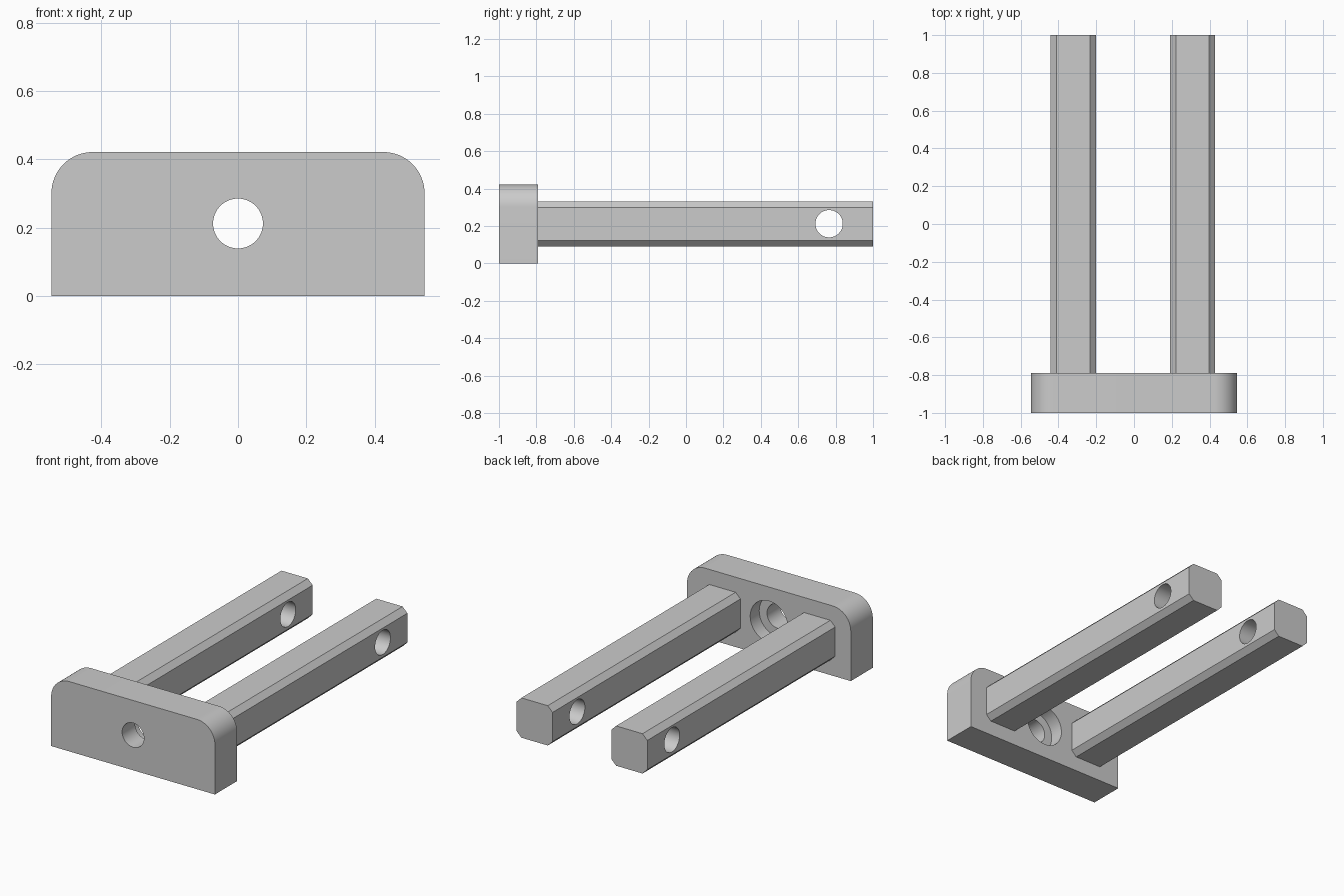
import bpy, bmesh, math
from mathutils import Matrix, Vector

default = bpy.data.objects.get("Cube")
if default:
    bpy.data.objects.remove(default, do_unlink=True)

# Single flat colour
grey = bpy.data.materials.new("neutral_grey")
grey.use_nodes = True
colour = (0.6, 0.6, 0.6, 1)
grey.diffuse_color = colour
grey.node_tree.nodes["Principled BSDF"].inputs["Base Color"].default_value = colour


def add_object(name, bm):
    bmesh.ops.recalc_face_normals(bm, faces=bm.faces)
    mesh = bpy.data.meshes.new(name)
    bm.to_mesh(mesh)
    bm.free()
    mesh.materials.append(grey)
    obj = bpy.data.objects.new(name, mesh)
    bpy.context.collection.objects.link(obj)
    return obj


def extrude_profile(name, profile, y0, y1):
    """Closed (x, z) outline extruded along y."""
    bm = bmesh.new()
    face = bm.faces.new([bm.verts.new((x, y0, z)) for x, z in profile])
    result = bmesh.ops.extrude_face_region(bm, geom=[face])
    verts = [v for v in result["geom"] if isinstance(v, bmesh.types.BMVert)]
    bmesh.ops.translate(bm, verts=verts, vec=(0, y1 - y0, 0))
    return add_object(name, bm)


def drill(target, centre, radius, length, axis):
    """Cut a round hole centred on a point along the given axis."""
    bm = bmesh.new()
    turn = Vector((0, 0, 1)).rotation_difference(Vector(axis)).to_matrix().to_4x4()
    bmesh.ops.create_cone(bm, cap_ends=True, segments=64, radius1=radius, radius2=radius,
                          depth=length, matrix=Matrix.Translation(centre) @ turn)
    cutter = add_object("hole_cutter", bm)
    cutter.hide_render = True
    mod = target.modifiers.new("hole", "BOOLEAN")
    mod.operation, mod.solver, mod.object = "DIFFERENCE", "EXACT", cutter
    bpy.context.view_layer.objects.active = target
    bpy.ops.object.modifier_apply(modifier=mod.name)
    bpy.data.objects.remove(cutter, do_unlink=True)


def smooth(obj):
    bpy.ops.object.select_all(action="DESELECT")
    obj.select_set(True)
    bpy.context.view_layer.objects.active = obj
    bpy.ops.object.shade_smooth_by_angle(angle=math.radians(30))


HALF, TOP, ROUND = 0.546, 0.421, 0.12
FRONT, BACK, MID_Z = -1.0, -0.79, 0.212

# End plate with two rounded upper corners
outline = [(-HALF, 0), (HALF, 0)]
for side, start in ((1, 0), (-1, 90)):
    for i in range(17):
        a = math.radians(start + 90 * i / 16)
        outline.append((side * (HALF - ROUND) + ROUND * math.cos(a),
                        TOP - ROUND + ROUND * math.sin(a)))
plate = extrude_profile("end_plate", outline, FRONT, BACK)

# Through hole with a wider recess at the back
drill(plate, (0, (FRONT + BACK) / 2, MID_Z), 0.073, 0.5, (0, 1, 0))
drill(plate, (0, BACK, MID_Z), 0.125, 0.172, (0, 1, 0))
smooth(plate)

# Two chamfered bars, each with a cross hole near the free end
R, C = 0.12, 0.032
octagon = [(-R + C, -R), (R - C, -R), (R, -R + C), (R, R - C),
           (R - C, R), (-R + C, R), (-R, R - C), (-R, -R + C)]
for name, x in (("left_bar", 0.31), ("right_bar", -0.322)):
    bar = extrude_profile(name, [(x + px, 0.21 + pz) for px, pz in octagon], BACK, 1.0)
    drill(bar, (x, 0.765, MID_Z), 0.073, 0.4, (1, 0, 0))
    smooth(bar)
